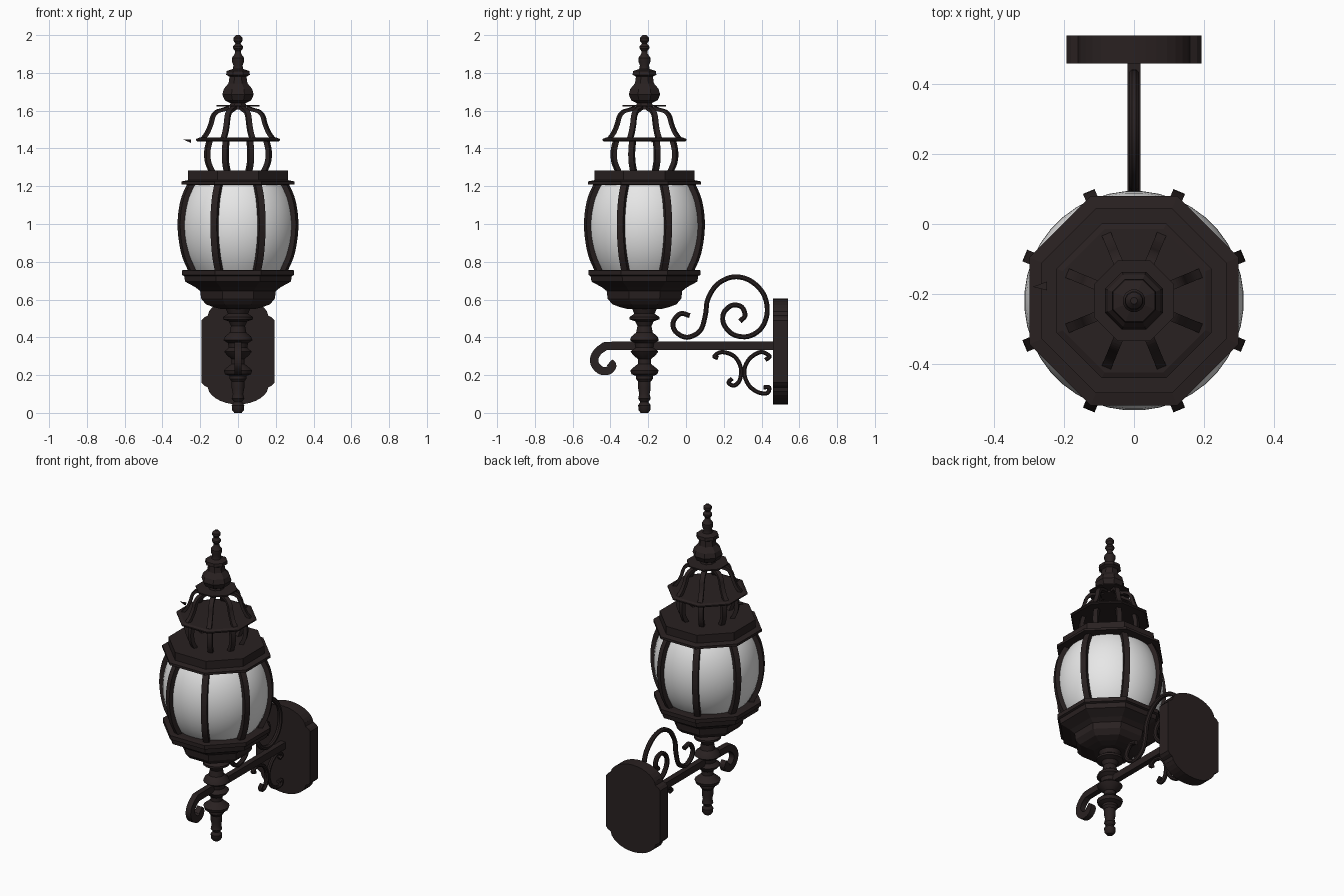
import bpy, bmesh, math
from mathutils import Vector

if "Cube" in bpy.data.objects:
    bpy.data.objects.remove(bpy.data.objects["Cube"])

AXIS = -0.22                       # y of the lantern's vertical axis
OCT = 1 / math.cos(math.pi / 8)    # flat-to-corner ratio of an octagon


def material(name, col):
    m = bpy.data.materials.new(name)
    m.use_nodes = True
    m.diffuse_color = (*col, 1)
    m.node_tree.nodes["Principled BSDF"].inputs["Base Color"].default_value = (*col, 1)
    return m


BRONZE = material("dark bronze", (0.022, 0.015, 0.015))
GLASS = material("frosted glass", (0.8, 0.8, 0.8))


def finish(name, bm, mat, smooth=False):
    bmesh.ops.recalc_face_normals(bm, faces=bm.faces)
    me = bpy.data.meshes.new(name)
    bm.to_mesh(me)
    bm.free()
    me.materials.append(mat)
    ob = bpy.data.objects.new(name, me)
    bpy.context.collection.objects.link(ob)
    if smooth:
        bpy.ops.object.select_all(action='DESELECT')
        ob.select_set(True)
        bpy.context.view_layer.objects.active = ob
        bpy.ops.object.shade_smooth_by_angle(angle=math.radians(35))
    return ob


def lathe(name, profile, sides=8, mat=BRONZE, smooth=False):
    """Turn (radius, z) points around the lantern axis; octagon radii run to the flats."""
    bm = bmesh.new()
    k = OCT if sides == 8 else 1
    rings = []
    for r, z in profile:
        ring = []
        for i in range(sides):
            a = 2 * math.pi * (i + 0.5) / sides
            ring.append(bm.verts.new((r * k * math.cos(a), AXIS + r * k * math.sin(a), z)))
        rings.append(ring)
    for lo, hi in zip(rings, rings[1:]):
        for i in range(sides):
            j = (i + 1) % sides
            bm.faces.new((lo[i], lo[j], hi[j], hi[i]))
    bm.faces.new(rings[0])
    bm.faces.new(rings[-1])
    return finish(name, bm, mat, smooth)


def smooth_path(pts, steps=5):
    """Catmull-Rom curve through 2D points."""
    p = [Vector(q) for q in pts]
    p = [2 * p[0] - p[1]] + p + [2 * p[-1] - p[-2]]
    out = []
    for a, b, c, d in zip(p, p[1:], p[2:], p[3:]):
        for s in range(steps):
            t = s / steps
            out.append(0.5 * (2 * b + (c - a) * t + (2 * a - 5 * b + 4 * c - d) * t * t
                              + (3 * b - a - 3 * c + d) * t ** 3))
    return out + [p[-2]]


def bar(name, pts, width, thick, place, angles=(0,), steps=5, sides=4):
    """Sweep a section along a flat (u, z) path, once for each angle."""
    path = smooth_path(pts, steps)
    bm = bmesh.new()
    for ang in angles:
        rings = []
        for i, q in enumerate(path):
            t = (path[min(i + 1, len(path) - 1)] - path[max(i - 1, 0)]).normalized()
            n = Vector((-t.y, t.x))
            ring = []
            for s in range(sides):
                a = 2 * math.pi * (s + 0.5) / sides
                k = 0.5 / math.cos(math.pi / sides)
                o = q + n * thick * k * math.cos(a)
                ring.append(bm.verts.new(place(o.x, width * k * math.sin(a), o.y, ang)))
            rings.append(ring)
        for lo, hi in zip(rings, rings[1:]):
            for i in range(sides):
                j = (i + 1) % sides
                bm.faces.new((lo[i], lo[j], hi[j], hi[i]))
        bm.faces.new(rings[0])
        bm.faces.new(rings[-1])
    return finish(name, bm, BRONZE, sides > 4)


def radial(u, w, z, a):
    return (u * math.cos(a) - w * math.sin(a), AXIS + u * math.sin(a) + w * math.cos(a), z)


def side_plane(u, w, z, a):
    return (w, u, z)


CORNERS = [math.pi * (i + 0.5) / 4 for i in range(8)]

# Glass globe
globe = [(0.315 * math.sqrt(1 - ((z - 0.99) / 0.37) ** 2), z)
         for z in [0.74 + 0.04 * i for i in range(13)]]
lathe("glass_globe", globe, 40, GLASS, True)

# Ribs around the globe
bar("globe_ribs", [(0.262, 0.75), (0.305, 0.85), (0.325, 0.99), (0.309, 1.12), (0.265, 1.22)],
    0.036, 0.028, radial, CORNERS)

# Octagonal cup under the globe
lathe("lower_cup", [(0.09, 0.55), (0.13, 0.56), (0.17, 0.575), (0.195, 0.605), (0.20, 0.645),
                    (0.225, 0.665), (0.28, 0.695), (0.285, 0.725), (0.297, 0.73),
                    (0.297, 0.755), (0.27, 0.757)])

# Octagonal collar over the globe
lathe("upper_collar", [(0.24, 1.205), (0.30, 1.21), (0.30, 1.225), (0.265, 1.232),
                       (0.265, 1.283)])

# Open crown: struts, middle plate, upper struts, cap plate
bar("crown_lower_struts", [(0.148, 1.275), (0.172, 1.33), (0.175, 1.39), (0.16, 1.45)],
    0.03, 0.024, radial, CORNERS)
lathe("crown_plate", [(0.215, 1.437), (0.222, 1.443), (0.222, 1.45), (0.205, 1.457)])
bar("crown_upper_struts", [(0.2, 1.452), (0.175, 1.485), (0.155, 1.53), (0.143, 1.57),
                           (0.12, 1.595), (0.085, 1.605), (0.055, 1.615)],
    0.028, 0.018, radial, CORNERS, 4)
lathe("cap_plate", [(0.115, 1.622), (0.115, 1.629)])

# Loose sliver beside the crown plate
chip = bmesh.new()
chip_pts = [chip.verts.new(c) for c in ((-0.29, -0.18, 1.447), (-0.25, -0.19, 1.447),
                                        (-0.25, -0.18, 1.43), (-0.25, -0.165, 1.445))]
for tri in ((0, 1, 2), (0, 2, 3), (0, 3, 1), (1, 3, 2)):
    chip.faces.new([chip_pts[i] for i in tri])
finish("crown_chip", chip, BRONZE)

# Finial
lathe("finial_urn", [(0.05, 1.605), (0.04, 1.64), (0.07, 1.655), (0.083, 1.685), (0.075, 1.715),
                     (0.05, 1.745), (0.045, 1.78), (0.063, 1.79), (0.06, 1.81), (0.03, 1.82)])
lathe("finial_spire", [(0.03, 1.815), (0.025, 1.84), (0.033, 1.86), (0.033, 1.88), (0.018, 1.9),
                       (0.016, 1.915), (0.027, 1.93), (0.027, 1.94), (0.014, 1.955),
                       (0.025, 1.97), (0.025, 1.985), (0.01, 2.0)], 12, BRONZE, True)

# Turned spindle below the cup
lathe("spindle", [(0.02, 0.0), (0.032, 0.015), (0.034, 0.04), (0.022, 0.058), (0.034, 0.075),
                  (0.028, 0.1), (0.034, 0.13), (0.034, 0.165), (0.045, 0.18), (0.045, 0.195),
                  (0.07, 0.205), (0.077, 0.225), (0.06, 0.24), (0.035, 0.26), (0.035, 0.285),
                  (0.06, 0.305), (0.075, 0.325), (0.05, 0.345), (0.055, 0.37), (0.078, 0.385),
                  (0.07, 0.405), (0.045, 0.425), (0.038, 0.46), (0.05, 0.485), (0.08, 0.495),
                  (0.08, 0.508), (0.055, 0.525), (0.07, 0.56)], 16, BRONZE, True)

# Support arm with a curled tip
bar("support_arm", [(0.48, 0.355), (0.0, 0.355), (-0.38, 0.355), (-0.44, 0.345), (-0.48, 0.305),
                    (-0.483, 0.26), (-0.45, 0.225), (-0.41, 0.225), (-0.39, 0.25),
                    (-0.405, 0.267)], 0.036, 0.044, side_plane)

# Large scroll over the arm
bar("upper_scroll", [(0.02, 0.515), (-0.03, 0.525), (-0.068, 0.48), (-0.055, 0.43),
                     (0.005, 0.40), (0.075, 0.435), (0.103, 0.52), (0.115, 0.6), (0.165, 0.68),
                     (0.25, 0.72), (0.34, 0.70), (0.41, 0.63), (0.43, 0.535), (0.40, 0.45),
                     (0.33, 0.405), (0.25, 0.415), (0.2, 0.47), (0.2, 0.53), (0.245, 0.57),
                     (0.295, 0.56), (0.312, 0.515), (0.285, 0.485)],
    0.028, 0.026, side_plane, sides=8)

# Pair of small scrolls under the arm
bar("lower_scroll_front", [(0.17, 0.29), (0.15, 0.3), (0.19, 0.322), (0.255, 0.3), (0.29, 0.24),
                           (0.285, 0.175), (0.255, 0.145), (0.225, 0.16), (0.245, 0.183)],
    0.026, 0.022, side_plane, sides=8)
bar("lower_scroll_back", [(0.42, 0.28), (0.442, 0.3), (0.395, 0.322), (0.335, 0.285),
                          (0.308, 0.22), (0.33, 0.15), (0.38, 0.11), (0.43, 0.105),
                          (0.44, 0.135), (0.41, 0.135)],
    0.026, 0.022, side_plane, sides=8)

# Wall plate with notched corners and domed ends
quarter = [(0.193, 0.165), (0.18, 0.18), (0.16, 0.19), (0.154, 0.21)]
for i in range(7):
    a = math.radians(20 + 70 * i / 6)
    quarter.append((0.154 * math.cos(a) / math.cos(math.radians(20)), 0.175 + 0.105 * math.sin(a)))
right = [(x, 0.325 - z) for x, z in reversed(quarter)] + [(x, 0.325 + z) for x, z in quarter]
outline = right + [(-x, z) for x, z in reversed(right) if x > 0.001]
bm = bmesh.new()
face = bm.faces.new([bm.verts.new((x, 0.46, z)) for x, z in outline])
ext = bmesh.ops.extrude_face_region(bm, geom=[face], use_keep_orig=True)
bmesh.ops.translate(bm, vec=(0, 0.08, 0),
                    verts=[v for v in ext["geom"] if isinstance(v, bmesh.types.BMVert)])
finish("wall_plate", bm, BRONZE)
